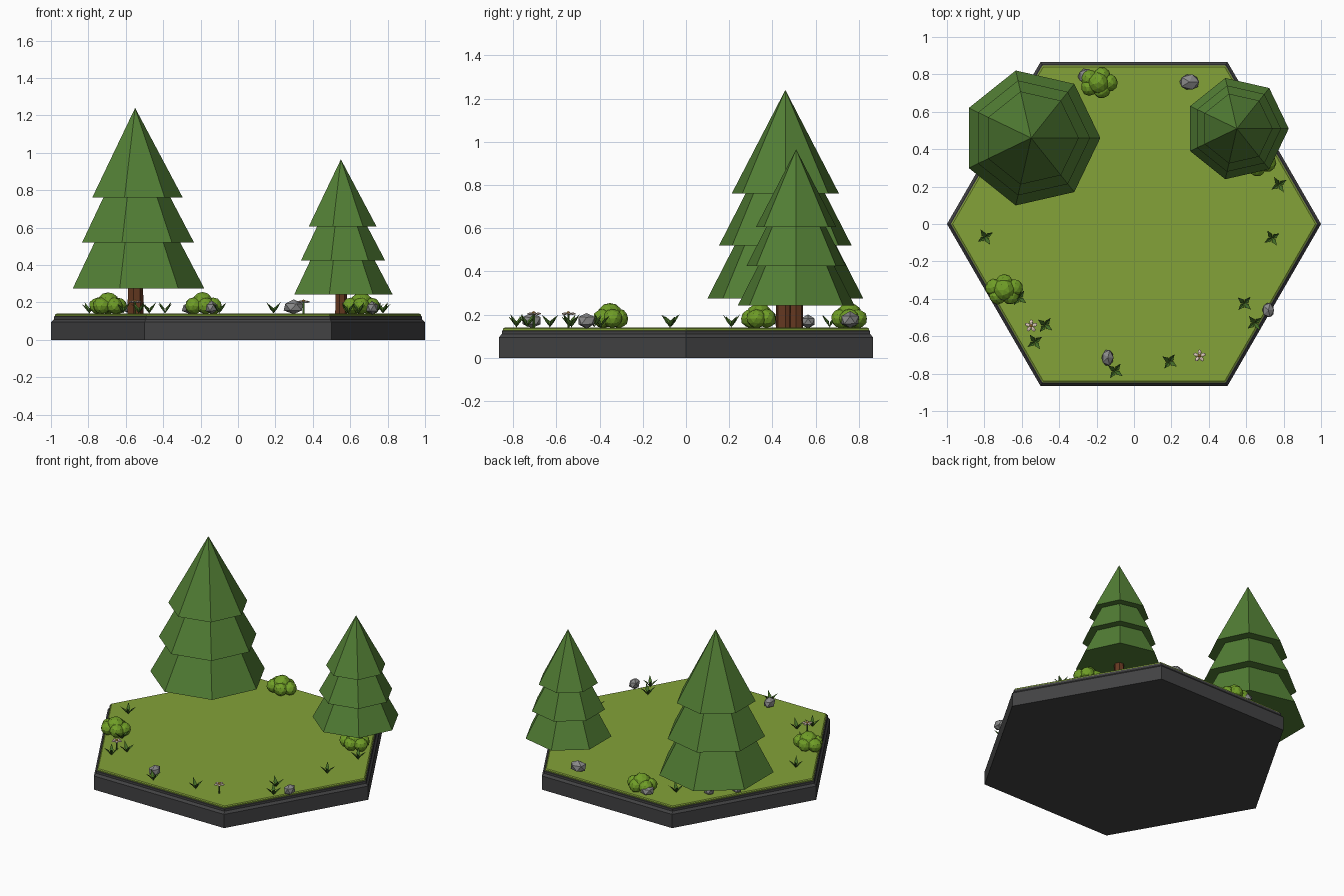
import bpy, bmesh, math, random
from mathutils import Matrix, Vector

if "Cube" in bpy.data.objects:
    bpy.data.objects.remove(bpy.data.objects["Cube"])

random.seed(4)
GROUND = 0.14


def material(name, r, g, b):
    m = bpy.data.materials.new(name)
    m.diffuse_color = (r, g, b, 1)
    m.use_nodes = True
    m.node_tree.nodes["Principled BSDF"].inputs["Base Color"].default_value = m.diffuse_color
    return m


STONE = material("dark_base", 0.055, 0.055, 0.057)
TURF = material("turf", 0.23, 0.36, 0.04)
PINE = material("pine_green", 0.085, 0.21, 0.035)
BARK = material("bark", 0.13, 0.04, 0.015)
LEAF = material("bush_green", 0.16, 0.34, 0.02)
BLADE = material("blade_green", 0.06, 0.16, 0.02)
ROCK = material("rock_grey", 0.25, 0.25, 0.25)
PETAL = material("petal", 0.8, 0.65, 0.55)
POLLEN = material("pollen", 0.7, 0.35, 0.05)


def finish(name, bm, *mats):
    bmesh.ops.recalc_face_normals(bm, faces=bm.faces)
    me = bpy.data.meshes.new(name)
    bm.to_mesh(me)
    bm.free()
    for m in mats:
        me.materials.append(m)
    ob = bpy.data.objects.new(name, me)
    bpy.context.collection.objects.link(ob)
    return ob


def loft(bm, profile, sides, centre=(0, 0)):
    """Stack polygon rings of (radius, z); radius 0 closes in a point."""
    rings = []
    for r, z in profile:
        n = sides if r > 0 else 1
        rings.append([bm.verts.new((centre[0] + r * math.cos(2 * math.pi * i / sides),
                                    centre[1] + r * math.sin(2 * math.pi * i / sides), z))
                      for i in range(n)])
    for a, b in zip(rings, rings[1:]):
        for i in range(sides):
            j = (i + 1) % sides
            bm.faces.new((a[i], a[j], b[0]) if len(b) == 1 else (a[i], a[j], b[j], b[i]))
    bm.faces.new(rings[0][::-1])
    if len(rings[-1]) > 1:
        bm.faces.new(rings[-1])


def base():
    bm = bmesh.new()
    loft(bm, [(1, 0), (1, 0.095), (0.985, 0.11), (0.985, 0.125), (0.975, 0.128)], 6)
    finish("hex_base", bm, STONE)
    bm = bmesh.new()
    loft(bm, [(0.978, 0.127), (0.978, 0.135), (0.97, GROUND)], 6)
    finish("grass_top", bm, TURF)


def tree(name, x, y, s):
    bm = bmesh.new()
    loft(bm, [(0.045 * s, GROUND - 0.01), (0.042 * s, GROUND + 0.2 * s)], 7, (x, y))
    finish(name + "_trunk", bm, BARK)
    bm = bmesh.new()
    # stacked seven-sided cones: radius, bottom, top
    for r, z0, z1 in ((0.37, 0.135, 0.84), (0.315, 0.38, 0.98), (0.255, 0.62, 1.10)):
        loft(bm, [(r * s, GROUND + z0 * s), (0, GROUND + z1 * s)], 7, (x, y))
    finish(name + "_foliage", bm, PINE)


def lump(bm, centre, size, jitter, sub):
    mat = (Matrix.Translation(centre) @ Matrix.Rotation(random.uniform(0, 3), 4, 'Z')
           @ Matrix.Diagonal((*size, 1)))
    vs = bmesh.ops.create_icosphere(bm, subdivisions=sub, radius=1)["verts"]
    for v in vs:
        v.co = mat @ (v.co * random.uniform(1 - jitter, 1 + jitter))


def bush(name, x, y, turn):
    bm = bmesh.new()
    lump(bm, (x, y, GROUND + 0.06), (0.058, 0.058, 0.055), 0.04, 2)
    # side lobes around the middle
    for k in range(5):
        a = turn + k * 2 * math.pi / 5
        lump(bm, (x + 0.058 * math.cos(a), y + 0.04 * math.sin(a), GROUND + 0.042),
             (0.046, 0.046, 0.044), 0.04, 2)
    finish(name, bm, LEAF)


def rock(name, x, y, sx, sy, h):
    bm = bmesh.new()
    vs = bmesh.ops.create_icosphere(bm, subdivisions=1, radius=1)["verts"]
    for v in vs:
        c = v.co * random.uniform(0.93, 1.06)
        v.co = (x + c.x * sx, y + c.y * sy, GROUND + h * 0.47 + c.z * h * 0.53)
    finish(name, bm, ROCK)


def tuft(name, x, y, turn):
    bm = bmesh.new()
    # four outward-bending blades, each with a ridge, around an upright one
    for k in range(4):
        a = turn + k * math.pi / 2
        d, side = Vector((math.cos(a), math.sin(a), 0)), Vector((-math.sin(a), math.cos(a), 0))
        o = Vector((x, y, GROUND))
        up = Vector((0, 0, 1))
        root = o - d * 0.002
        left = o + d * 0.018 + side * 0.012 + up * 0.03
        right = o + d * 0.018 - side * 0.012 + up * 0.03
        mid = o + d * 0.022 + up * 0.024
        tip = o + d * 0.048 + up * (0.062 if k % 2 else 0.052)
        r, l, m, q, t = (bm.verts.new(p) for p in (root, left, mid, right, tip))
        for f in ((r, m, l), (r, q, m), (l, m, t), (m, q, t), (r, l, t), (r, t, q)):
            bm.faces.new(f)
    finish(name, bm, BLADE)


def flower(name, x, y):
    bm = bmesh.new()
    loft(bm, [(0.005, GROUND - 0.005), (0.005, GROUND + 0.062)], 5, (x, y))
    finish(name + "_stem", bm, BLADE)
    bm = bmesh.new()
    for k in range(5):
        a = k * 2 * math.pi / 5 + 0.3
        mat = (Matrix.Translation((x + 0.02 * math.cos(a), y + 0.02 * math.sin(a), GROUND + 0.064))
               @ Matrix.Rotation(a, 4, 'Z') @ Matrix.Diagonal((0.016, 0.011, 0.006, 1)))
        bmesh.ops.create_icosphere(bm, subdivisions=1, radius=1, matrix=mat)
    finish(name + "_petals", bm, PETAL)
    bm = bmesh.new()
    lump(bm, (x, y, GROUND + 0.068), (0.01, 0.01, 0.008), 0, 1)
    finish(name + "_centre", bm, POLLEN)


base()
tree("large_pine", -0.55, 0.46, 1.0)
tree("small_pine", 0.55, 0.51, 0.75)

for i, (x, y, t) in enumerate(((-0.695, -0.352, 0.3), (-0.19, 0.755, 0), (0.66, 0.34, 0.9))):
    bush(f"bush_{i + 1}", x, y, t)

for i, p in enumerate(((-0.14, -0.715, 0.036, 0.047, 0.068), (0.718, -0.46, 0.035, 0.043, 0.068),
                       (0.297, 0.76, 0.058, 0.048, 0.075), (-0.255, 0.79, 0.05, 0.046, 0.065),
                       (-0.575, 0.565, 0.035, 0.035, 0.06), (-0.70, 0.44, 0.035, 0.03, 0.05))):
    rock(f"rock_{i + 1}", *p)

for i, (x, y) in enumerate(((-0.795, -0.07), (-0.615, -0.395), (-0.475, -0.54), (-0.53, -0.63),
                            (-0.10, -0.785), (0.19, -0.735), (0.59, -0.425), (0.645, -0.53),
                            (0.738, -0.075), (0.775, 0.21), (-0.39, 0.665))):
    tuft(f"grass_tuft_{i + 1}", x, y, math.pi / 4 + random.uniform(-0.25, 0.25))

flower("left_flower", -0.55, -0.545)
flower("right_flower", 0.35, -0.705)
